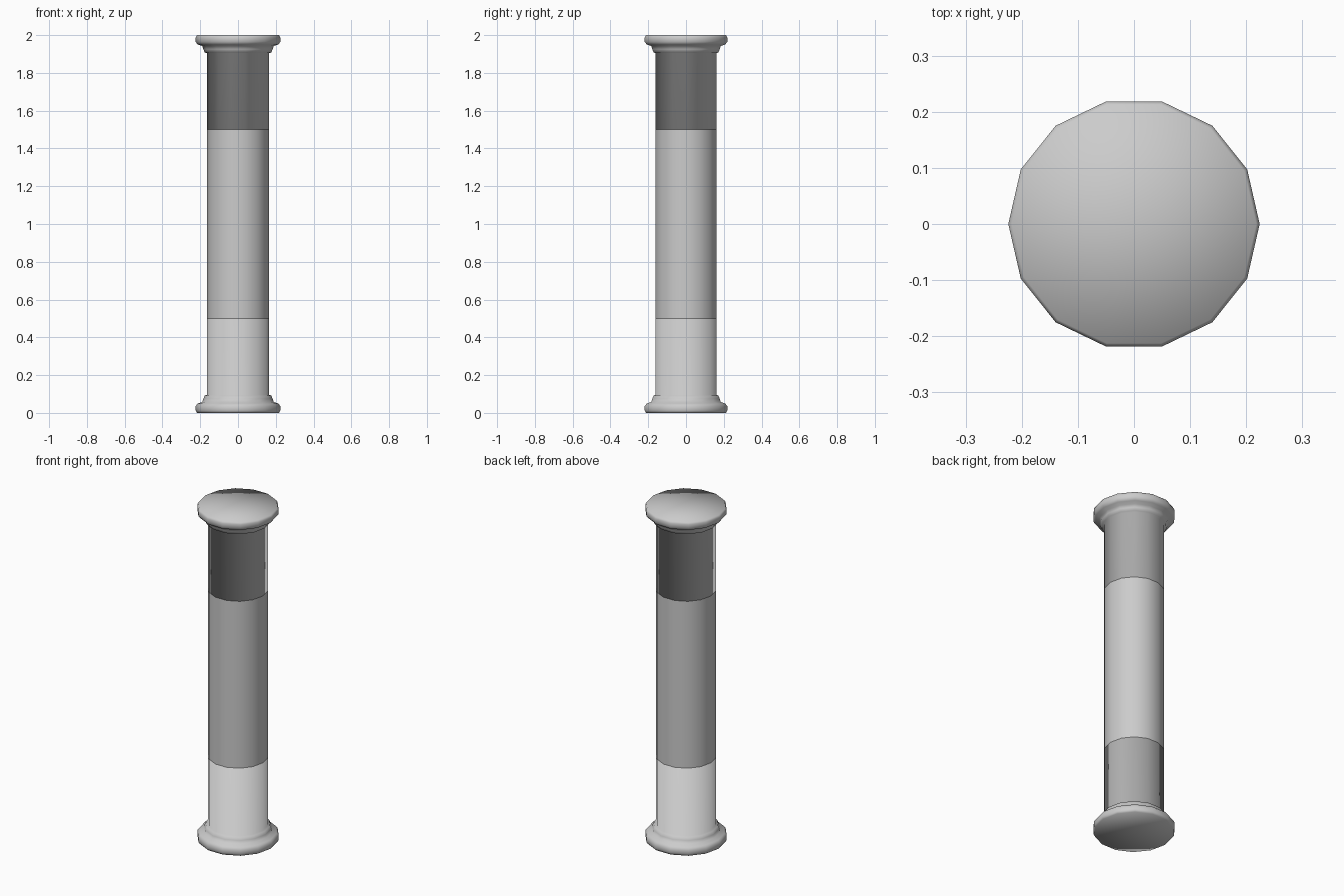
import bpy
import bmesh
from math import cos, sin, tau

SIDES = 14
SHAFT_R = 0.165
HEIGHT = 2.0

cube = bpy.data.objects.get("Cube")
if cube:
    bpy.data.objects.remove(cube, do_unlink=True)

stone = bpy.data.materials.new("grey_stone")
stone.use_nodes = True
grey = (0.6, 0.6, 0.6, 1)
stone.diffuse_color = grey
stone.node_tree.nodes["Principled BSDF"].inputs["Base Color"].default_value = grey


def lathe(name, profile, capped):
    """Spin (radius, z) points into a smooth faceted solid, with fan caps if wanted."""
    bm = bmesh.new()
    rings = [[bm.verts.new((r * cos(tau * i / SIDES), r * sin(tau * i / SIDES), z))
              for i in range(SIDES)] for r, z in profile]
    for low, high in zip(rings, rings[1:]):
        for i in range(SIDES):
            j = (i + 1) % SIDES
            bm.faces.new((low[i], low[j], high[j], high[i]))
    if capped:
        for ring, (r, z) in ((rings[0], profile[0]), (rings[-1], profile[-1])):
            centre = bm.verts.new((0, 0, z))
            for i in range(SIDES):
                bm.faces.new((ring[i], ring[(i + 1) % SIDES], centre))
        bmesh.ops.recalc_face_normals(bm, faces=bm.faces)
    for face in bm.faces:
        face.smooth = True
    mesh = bpy.data.meshes.new(name)
    bm.to_mesh(mesh)
    bm.free()
    mesh.materials.append(stone)
    obj = bpy.data.objects.new(name, mesh)
    bpy.context.collection.objects.link(obj)
    return obj


# Foot plate, rounded rim, collar and lower shaft
end_profile = [(0.218, 0), (0.224, 0.012), (0.224, 0.036), (0.213, 0.05),
               (0.189, 0.058), (0.183, 0.075), (0.176, 0.092),
               (SHAFT_R, 0.095), (SHAFT_R, 0.5)]
lathe("column_base", end_profile, True)

# Plain middle shaft
lathe("middle_shaft", [(SHAFT_R, 0.5), (SHAFT_R, 1.5)], False)

# Upper shaft and capital mirror the base
lathe("column_capital", [(r, HEIGHT - z) for r, z in reversed(end_profile)], True)
